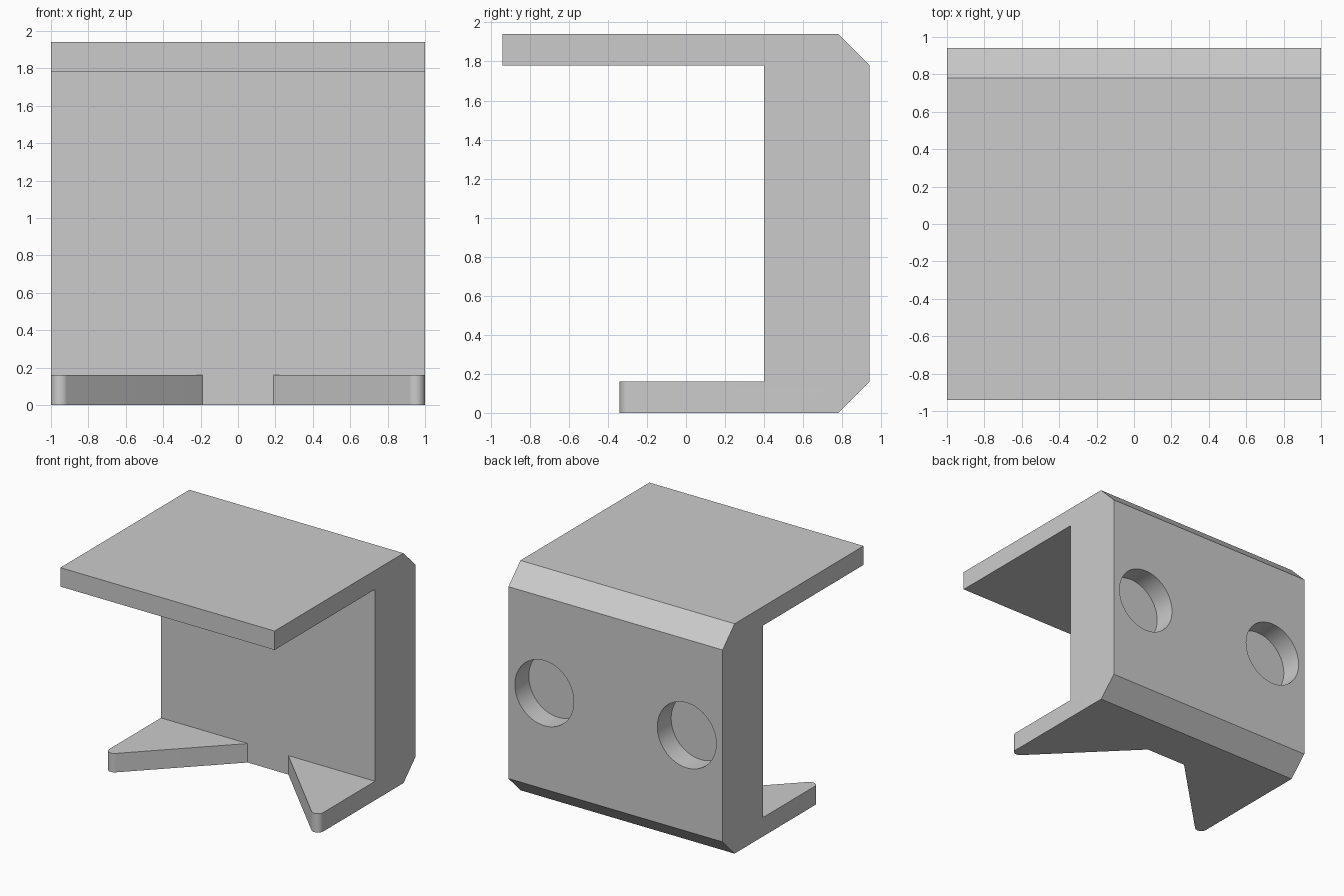
import bpy
import bmesh
import math
from mathutils import Matrix, Vector

if "Cube" in bpy.data.objects:
    bpy.data.objects.remove(bpy.data.objects["Cube"], do_unlink=True)

WALL_FRONT, BACK, TOP = 0.40, 0.94, 1.94
PLATE, CHAMFER = 0.16, 0.16

grey = bpy.data.materials.new("plain grey")
grey.use_nodes = True
grey.diffuse_color = (0.6, 0.6, 0.6, 1)
grey.node_tree.nodes["Principled BSDF"].inputs["Base Color"].default_value = grey.diffuse_color


def add_object(name, bm):
    bmesh.ops.recalc_face_normals(bm, faces=bm.faces)
    mesh = bpy.data.meshes.new(name)
    bm.to_mesh(mesh)
    bm.free()
    mesh.materials.append(grey)
    obj = bpy.data.objects.new(name, mesh)
    bpy.context.collection.objects.link(obj)
    return obj


def prism(name, points, offset):
    """Extrude a closed outline of 3D points along an offset."""
    bm = bmesh.new()
    face = bm.faces.new([bm.verts.new(p) for p in points])
    out = bmesh.ops.extrude_face_region(bm, geom=[face])
    verts = [v for v in out["geom"] if isinstance(v, bmesh.types.BMVert)]
    bmesh.ops.translate(bm, verts=verts, vec=Vector(offset))
    return add_object(name, bm)


def cut(target, cutter):
    cutter.hide_render = True
    mod = target.modifiers.new("cut", "BOOLEAN")
    mod.operation, mod.solver, mod.object = "DIFFERENCE", "EXACT", cutter
    bpy.context.view_layer.objects.active = target
    bpy.ops.object.modifier_apply(modifier=mod.name)
    bpy.data.objects.remove(cutter, do_unlink=True)


# C-shaped bracket with a long top plate and chamfered back corners
profile = [(-0.94, TOP), (BACK - CHAMFER, TOP), (BACK, TOP - CHAMFER), (BACK, CHAMFER),
           (BACK - CHAMFER, 0), (-0.4, 0), (-0.4, PLATE), (WALL_FRONT, PLATE),
           (WALL_FRONT, TOP - PLATE), (-0.94, TOP - PLATE)]
bracket = prism("bracket", [(-1, y, z) for y, z in profile], (2, 0, 0))

# V notch in the lower plate, leaving two prongs with rounded tips
radius, steps = 0.05, 20
half = [(0.19, WALL_FRONT)]
for i in range(steps + 1):
    a = math.radians(-135 + 135 * i / steps)
    half.append((0.95 + radius * math.cos(a), -0.29 + radius * math.sin(a)))
half += [(1.1, -0.29), (1.1, -0.6)]
outline = half + [(-x, y) for x, y in reversed(half)]
cut(bracket, prism("notch_cutter", [(x, y, -0.1) for x, y in outline], (0, 0, 0.5)))

# Two round blind pockets in the back wall
for side in (-1, 1):
    bm = bmesh.new()
    depth = 0.185
    place = Matrix.Translation((side * 0.665, BACK, 0.97)) @ Matrix.Rotation(math.pi / 2, 4, "X")
    bmesh.ops.create_cone(bm, cap_ends=True, segments=64, radius1=0.275, radius2=0.275,
                          depth=2 * depth, matrix=place)
    cut(bracket, add_object("pocket_cutter", bm))

bpy.ops.object.select_all(action="DESELECT")
bracket.select_set(True)
bpy.context.view_layer.objects.active = bracket
bpy.ops.object.shade_smooth_by_angle(angle=math.radians(30))
